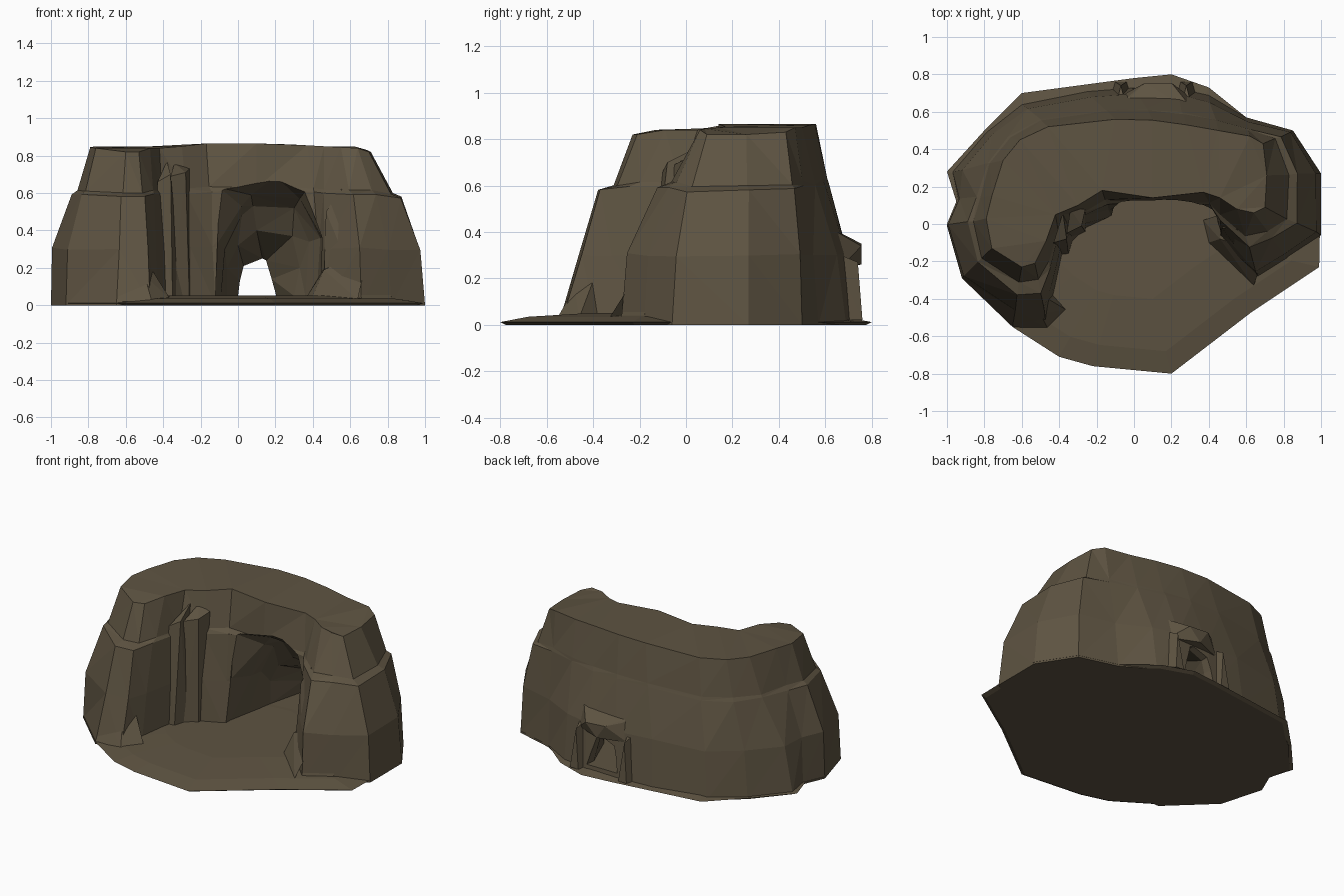
import bpy, bmesh, random

random.seed(4)
rock = bpy.data.materials.new("brown_rock")
rock.diffuse_color = (0.112, 0.088, 0.054, 1)


def finish(name, bm):
    bmesh.ops.triangulate(bm, faces=bm.faces[:])
    bmesh.ops.recalc_face_normals(bm, faces=bm.faces[:])
    me = bpy.data.meshes.new(name)
    bm.to_mesh(me)
    bm.free()
    me.materials.append(rock)
    ob = bpy.data.objects.new(name, me)
    bpy.context.collection.objects.link(ob)
    return ob


def loft(name, rings):
    """Closed solid through rings that have equal point counts."""
    bm = bmesh.new()
    vs = [[bm.verts.new(p) for p in r] for r in rings]
    n = len(vs[0])
    for a, b in zip(vs, vs[1:]):
        for i in range(n):
            j = (i + 1) % n
            bm.faces.new((a[i], a[j], b[j], b[i]))
    bm.faces.new(vs[0][::-1])
    bm.faces.new(vs[-1])
    return finish(name, bm)


def boulder(name, pts):
    """Angular stone: convex hull of a few corners."""
    bm = bmesh.new()
    for p in pts:
        bm.verts.new(p)
    bmesh.ops.convex_hull(bm, input=bm.verts[:])
    bmesh.ops.delete(bm, geom=[v for v in bm.verts if not v.link_faces], context='VERTS')
    return finish(name, bm)


# Rock columns: base x, base y, top x, top y, top z
outer = [
    (-.65, -.55, -.60, -.23, .82), (-.92, -.29, -.76, -.13, .84),
    (-1, -.01, -.79, .03, .845), (-.94, .13, -.76, .15, .85), (-.97, .28, -.70, .34, .85),
    (-.79, .49, -.61, .45, .85), (-.60, .64, -.46, .52, .85),
    (-.25, .71, -.10, .56, .865), (0, .73, .10, .555, .865),
    (.22, .73, .28, .53, .86), (.40, .69, .45, .50, .85),
    (.60, .57, .62, .47, .85), (.85, .50, .69, .43, .83),
    (1, .27, .71, .26, .82),
]
inner = [
    (1, -.06, .70, .09, .82), (.82, -.18, .64, .06, .84),
    (.66, -.28, .55, .08, .845), (.46, -.09, .46, .14, .85),
    (.45, .03, .37, .17, .855), (.10, .10, .10, .14, .865),
    (-.12, .04, -.17, .18, .865), (-.25, -.02, -.30, .10, .85),
    (-.38, -.15, -.42, .05, .84), (-.43, -.38, -.47, -.09, .84),
    (-.47, -.54, -.53, -.21, .82),
]


# Lean of each side towards its top, at foot, waist, ledge and ledge top
lean = {"tip": (0, .26, .53, .75, 1), "right": (0, .08, .43, .60, 1), "left": (0, .04, .52, .66, 1),
        "back": (0, .18, .68, .72, 1), "inner": (0, .22, .48, .62, 1)}


def side(k, bx, by):
    if by < -.5:
        return "tip"
    if bx > .65:
        return "right"
    if k >= len(outer):
        return "inner"
    return "left" if by < .2 else "back"


def wall_ring(level, height, jitter):
    ring = []
    for k, (bx, by, tx, ty, tz) in enumerate(outer + inner):
        f = lean[side(k, bx, by)][level]
        j = [random.uniform(-jitter, jitter) for _ in range(3)]
        ring.append((bx + (tx - bx) * f + j[0], by + (ty - by) * f + j[1], tz * height + j[2]))
    return ring


# Horseshoe-shaped rock mass with a ledge on both arms
body = loft("cave_rock", [wall_ring(i, h, j) for i, (h, j) in enumerate(
    [(0, 0), (.36, .006), (.705, .006), (.73, .004), (1, 0)])])

# Tunnel: arch sections; a chamber, a step down, then a narrow way out
mouth = [(-.12, .05), (-.11, .33), (-.10, .63), (.20, .69), (.36, .61), (.45, .36), (.44, .05)]
arches = {
    -.30: mouth,
    .09: mouth,
    .24: [(-.09, .05), (-.07, .30), (.02, .53), (.07, .59), (.33, .57), (.44, .36), (.42, .05)],
    .34: [(-.07, .05), (-.07, .29), (.02, .48), (.08, .53), (.30, .52), (.38, .34), (.36, .05)],
    .42: [(-.06, .05), (-.06, .20), (0, .32), (.10, .40), (.29, .37), (.33, .20), (.30, .05)],
    .66: [(0, .05), (.01, .13), (.03, .21), (.13, .25), (.15, .24), (.18, .14), (.205, .05)],
    .95: [(-.04, .05), (-.02, .13), (.02, .23), (.13, .27), (.17, .25), (.21, .14), (.24, .05)],
}
cutter = loft("tunnel_cutter", [[(x, y, z) for x, z in s] for y, s in arches.items()])
cutter.hide_render = True
mod = body.modifiers.new("tunnel", 'BOOLEAN')
mod.operation = 'DIFFERENCE'
mod.solver = 'EXACT'
mod.object = cutter
bpy.context.view_layer.objects.active = body
body.select_set(True)
bpy.ops.object.modifier_apply(modifier=mod.name)
bpy.data.objects.remove(cutter)

# Ground slab with the front apron
edge = [(-.65, -.55), (-.92, -.29), (-1, 0), (-.95, .12), (-1, .28), (-.80, .50), (-.60, .70),
        (0, .78), (.20, .80), (.40, .73), (.60, .57), (.85, .50), (1, .27),
        (.99, -.23), (.63, -.47), (.20, -.80), (-.22, -.76), (-.40, -.71)]
loft("ground_slab", [
    [(x * s, y * s, z) for x, y in edge]
    for s, z in ((.97, 0), (1, .012), (.85, .035), (.5, .052))])

# Hood over the back opening, with side stones
boulder("back_hood", [
    (-.10, .60, .42), (.34, .58, .44), (-.02, .69, .37), (.06, .755, .35), (.20, .755, .34),
    (.12, .755, .26), (-.06, .69, .25), (.30, .68, .26)])
for name, x in (("left", -.07), ("right", .28)):
    boulder(name + "_back_stone", [
        (x - .06, .66, .02), (x + .06, .66, .02), (x - .03, .76, .02), (x + .03, .76, .02),
        (x, .74, .27), (x - .03, .62, .32), (x + .03, .62, .32)])

# Fallen stones at the feet of both front walls
boulder("left_foot_stone", [
    (-.65, -.55, .02), (-.46, -.56, .02), (-.36, -.46, .03), (-.45, -.36, .03),
    (-.46, -.40, .19), (-.50, -.48, .16), (-.62, -.47, .17)])
boulder("right_foot_stone", [
    (.64, -.33, .03), (.40, -.10, .05), (.37, .02, .05), (.46, .05, .20),
    (.46, -.08, .19), (.70, -.16, .30), (.56, -.14, .16)])
# Broken pillars on the left wall
boulder("left_pillar", [
    (-.43, -.17, .03), (-.35, -.16, .03), (-.32, -.06, .03), (-.43, -.10, .66),
    (-.36, -.08, .70), (-.38, .06, .77), (-.30, .05, .03)])
boulder("inner_pillar", [
    (-.36, -.09, .03), (-.26, -.04, .03), (-.25, .04, .03), (-.36, -.05, .69),
    (-.28, -.01, .71), (-.26, .08, .73), (-.34, .08, .76)])
# Block leaning against the right wall, up to the ledge
boulder("right_block", [
    (.46, -.08, .04), (.66, -.28, .04), (.82, -.18, .04), (.47, -.02, .50), (.55, -.03, .62),
    (.75, -.02, .60), (.70, -.14, .35), (.56, .06, .64), (.76, .06, .61)])
